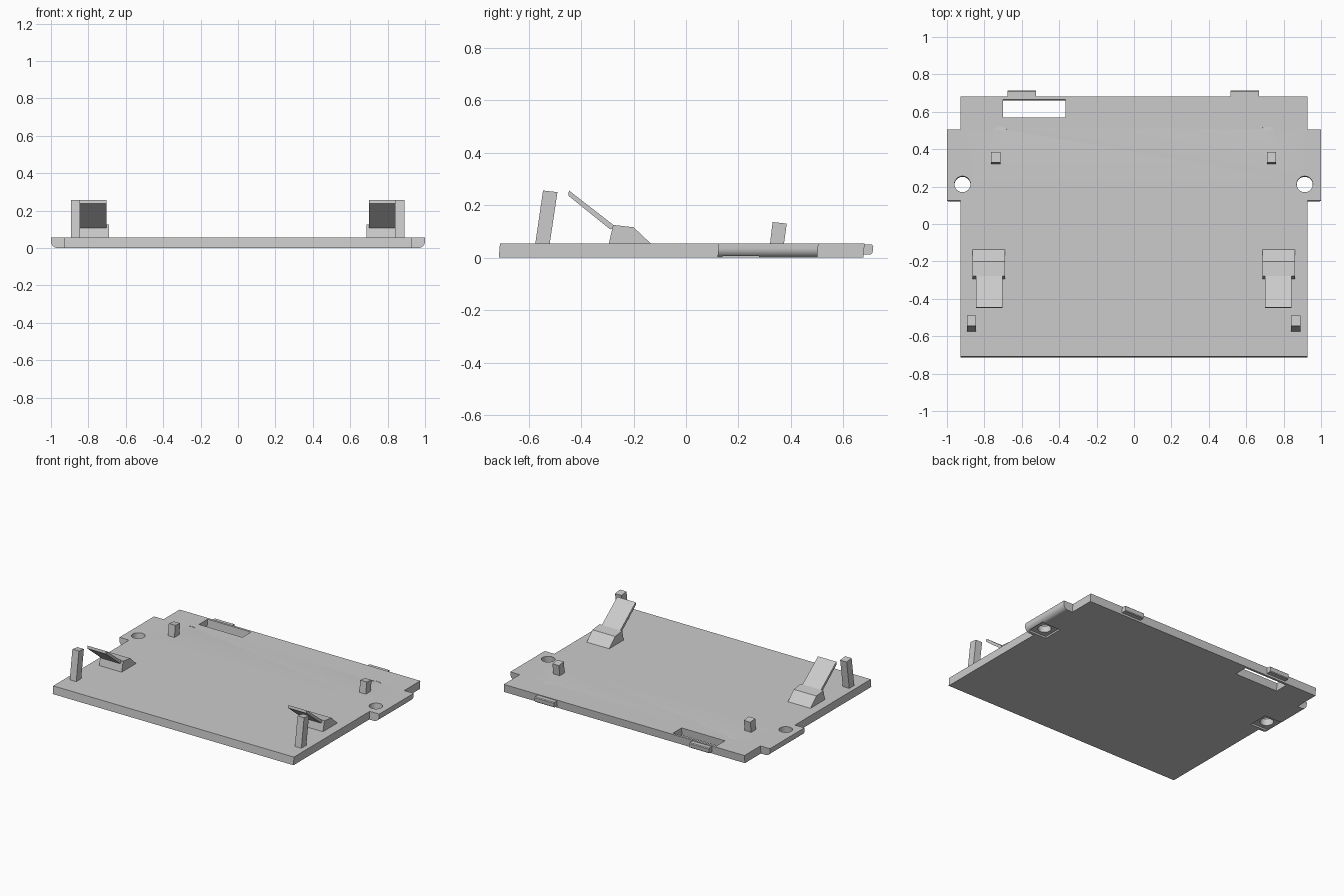
import bpy, bmesh, math
from mathutils import Matrix, Vector

cube = bpy.data.objects.get("Cube")
if cube:
    bpy.data.objects.remove(cube, do_unlink=True)

# One plain grey plastic
grey = bpy.data.materials.new("grey_plastic")
grey.use_nodes = True
colour = (0.6, 0.6, 0.6, 1)
grey.diffuse_color = colour
grey.node_tree.nodes["Principled BSDF"].inputs["Base Color"].default_value = colour

TOP = 0.055      # plate thickness
LEAN = 0.09      # slight lean of walls and posts towards the back
MID = -0.002     # mirror line of the fittings


def finish(name, bm):
    bmesh.ops.recalc_face_normals(bm, faces=bm.faces[:])
    mesh = bpy.data.meshes.new(name)
    bm.to_mesh(mesh)
    bm.free()
    mesh.materials.append(grey)
    ob = bpy.data.objects.new(name, mesh)
    bpy.context.collection.objects.link(ob)
    return ob


def extrude(points, step):
    """Extrude a closed outline along a vector."""
    bm = bmesh.new()
    face = bm.faces.new([bm.verts.new(p) for p in points])
    out = bmesh.ops.extrude_face_region(bm, geom=[face])
    moved = [g for g in out["geom"] if isinstance(g, bmesh.types.BMVert)]
    bmesh.ops.translate(bm, verts=moved, vec=Vector(step))
    return bm


def side_profile(name, x0, x1, yz):
    """Part with a side-view outline, spanning x0 to x1."""
    return finish(name, extrude([(x0, y, z) for y, z in yz], (x1 - x0, 0, 0)))


def box(name, x0, x1, y0, y1, z0, z1):
    return side_profile(name, x0, x1, [(y0, z0), (y1, z0), (y1, z1), (y0, z1)])


def cylinder(name, centre, radius, depth, tilt=0):
    bm = bmesh.new()
    m = Matrix.Translation(centre) @ Matrix.Rotation(tilt, 4, "X")
    bmesh.ops.create_cone(bm, cap_ends=True, segments=32, radius1=radius,
                          radius2=radius, depth=depth, matrix=m)
    return finish(name, bm)


# Base plate with a side ear on each edge
half = [(0.927, -0.709), (0.927, 0.125), (1, 0.125),
        (1, 0.505), (0.927, 0.505), (0.927, 0.681)]
outline = half + [(-x, y) for x, y in reversed(half)]
bm = extrude([(x, y, 0) for x, y in outline], (0, 0, TOP))
ear_edges = [e for e in bm.edges
             if all(abs(v.co.x) > 0.99 and v.co.z < 0.01 for v in e.verts)]
bmesh.ops.recalc_face_normals(bm, faces=bm.faces[:])
bmesh.ops.bevel(bm, geom=ear_edges, offset=0.036, segments=6,
                profile=0.5, affect="EDGES")
plate = finish("base_plate", bm)

# Slot, screw holes, screw pockets and shallow crescent dips
cutters = [box("slot_cutter", -0.70, -0.365, 0.57, 0.665, -0.1, 0.2)]
for s in (-1, 1):
    hx, hy = MID + s * 0.915, 0.213
    cutters.append(cylinder("hole_cutter", (hx, hy, 0), 0.043, 0.4))
    cutters.append(box("pocket_cutter", hx - 0.07, hx + 0.07,
                       hy - 0.07, hy + 0.07, -0.05, 0.012))
    tilt = -math.atan(LEAN)
    centre = Vector((MID + s * 0.713, 0.467, TOP))
    # Tilted floor meets the plate top just in front of the rim
    dip = Matrix.Rotation(tilt, 3, "X") @ Vector((0, 0, 0.05))
    centre += dip + Vector((0, 0, 0.003))
    cutters.append(cylinder("dip_cutter", centre, 0.053, 0.1, tilt))

for cutter in cutters:
    cutter.hide_render = True
    mod = plate.modifiers.new("cut", "BOOLEAN")
    mod.operation = "DIFFERENCE"
    mod.solver = "EXACT"
    mod.object = cutter
    bpy.context.view_layer.objects.active = plate
    bpy.ops.object.modifier_apply(modifier=mod.name)
    bpy.data.objects.remove(cutter, do_unlink=True)

# Lean the plate walls
for v in plate.data.vertices:
    v.co.y += LEAN * (v.co.z - TOP)

bpy.ops.object.select_all(action="DESELECT")
plate.select_set(True)
bpy.context.view_layer.objects.active = plate
bpy.ops.object.shade_smooth_by_angle(angle=math.radians(30))

# Mirrored fittings: posts, wedge blocks, spring flaps
base = 0.05
fittings = [
    ("front_post", 0.842, 0.892,
     [(-0.575, base), (-0.52, base), (-0.49, 0.25), (-0.545, 0.256)]),
    ("back_post", 0.712, 0.762,
     [(0.32, base), (0.373, base), (0.384, 0.13), (0.33, 0.136)]),
    ("wedge_block", 0.688, 0.862,
     [(-0.295, base), (-0.13, base), (-0.20, 0.116), (-0.278, 0.125)]),
    ("spring_flap", 0.702, 0.844,
     [(-0.446, 0.256), (-0.449, 0.237), (-0.289, 0.108), (-0.268, 0.118)]),
]
for s, side in ((1, "left"), (-1, "right")):
    for name, inner, outer, yz in fittings:
        side_profile(f"{side}_{name}", MID + s * inner, MID + s * outer, yz)

# Locating tabs on the back edge
for side, x in (("left", 0.592), ("right", -0.60)):
    side_profile(f"{side}_back_tab", x - 0.075, x + 0.075,
                 [(0.67, 0.013), (0.706, 0.013), (0.711, 0.018),
                  (0.714, 0.045), (0.709, 0.05), (0.67, 0.05)])
